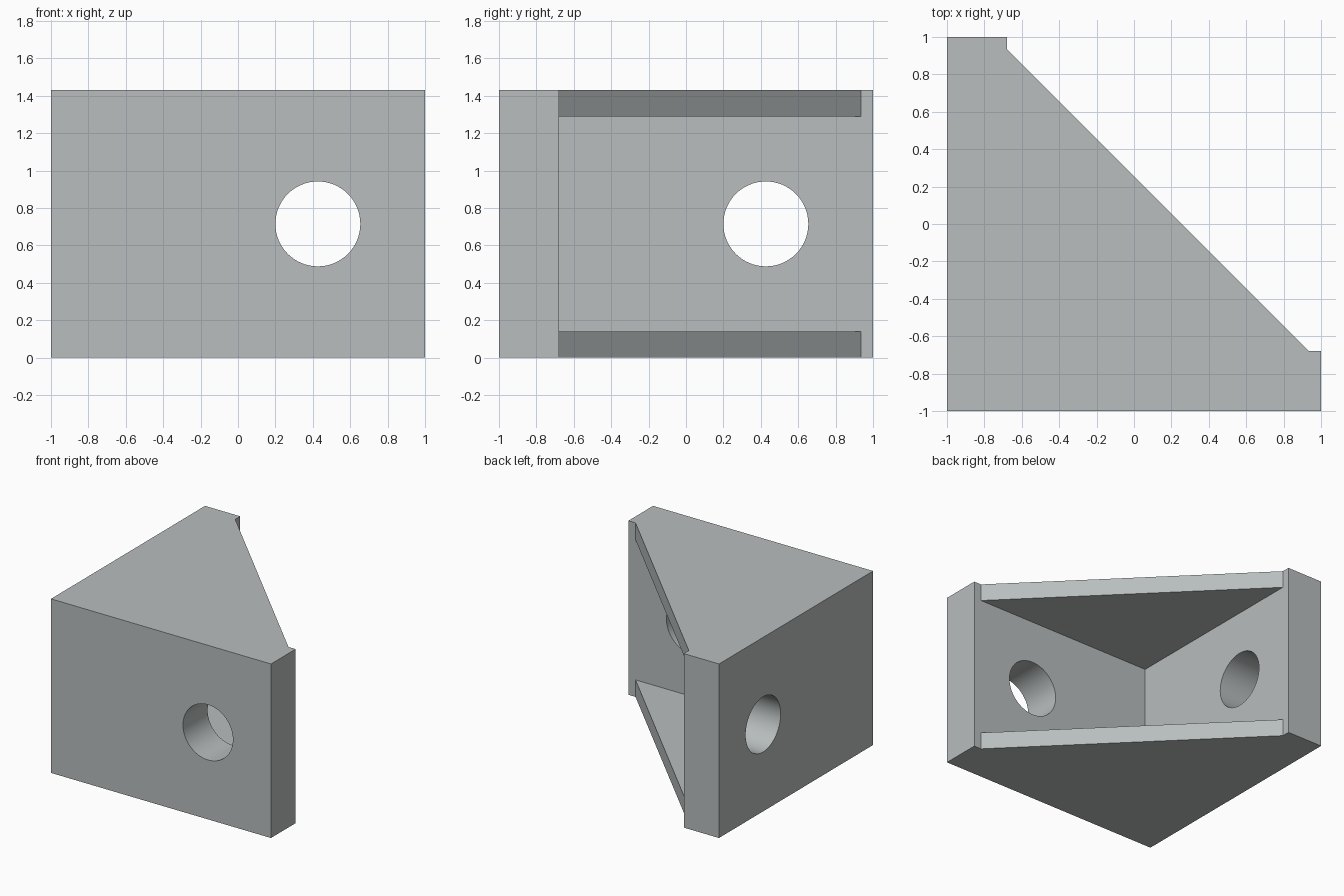
import bpy, bmesh, math
from mathutils import Matrix

cube = bpy.data.objects.get("Cube")
if cube:
    bpy.data.objects.remove(cube, do_unlink=True)

HEIGHT = 1.43        # overall height
INNER = -0.68        # inner face of both walls
WEB = 0.14           # thickness of the top and bottom gussets
TIP = 0.935          # where the gusset slope meets each wall
HOLE_POS, HOLE_R = 0.427, 0.227

grey = bpy.data.materials.new("light grey")
grey.use_nodes = True
colour = (0.48, 0.51, 0.51, 1)
grey.diffuse_color = colour
grey.node_tree.nodes["Principled BSDF"].inputs["Base Color"].default_value = colour


def make_object(name, bm):
    bmesh.ops.recalc_face_normals(bm, faces=bm.faces)
    mesh = bpy.data.meshes.new(name)
    bm.to_mesh(mesh)
    bm.free()
    mesh.materials.append(grey)
    obj = bpy.data.objects.new(name, mesh)
    bpy.context.collection.objects.link(obj)
    return obj


def prism(name, outline, z0, z1):
    bm = bmesh.new()
    face = bm.faces.new([bm.verts.new((x, y, z0)) for x, y in outline])
    top = bmesh.ops.extrude_face_region(bm, geom=[face])["geom"]
    bmesh.ops.translate(bm, vec=(0, 0, z1 - z0),
                        verts=[v for v in top if isinstance(v, bmesh.types.BMVert)])
    return make_object(name, bm)


def hole_cutter(name, centre, rotation):
    bm = bmesh.new()
    bmesh.ops.create_cone(bm, cap_ends=True, segments=64, radius1=HOLE_R,
                          radius2=HOLE_R, depth=0.6,
                          matrix=Matrix.Translation(centre) @ rotation)
    return make_object(name, bm)


# Solid body: two walls joined by a sloping side
bracket = prism("corner_bracket", [(-1, -1), (1, -1), (1, INNER), (TIP, INNER),
                                   (INNER, TIP), (INNER, 1), (-1, 1)], 0, HEIGHT)

# Pocket between the gussets, and one bolt hole in each wall
wall_mid = (INNER - 1) / 2
cutters = [
    prism("pocket_cutter", [(INNER, INNER), (1.5, INNER), (1.5, 1.5), (INNER, 1.5)],
          WEB, HEIGHT - WEB),
    hole_cutter("front_hole_cutter", (HOLE_POS, wall_mid, HEIGHT / 2),
                Matrix.Rotation(math.pi / 2, 4, 'X')),
    hole_cutter("side_hole_cutter", (wall_mid, HOLE_POS, HEIGHT / 2),
                Matrix.Rotation(math.pi / 2, 4, 'Y')),
]

bpy.ops.object.select_all(action='DESELECT')
bpy.context.view_layer.objects.active = bracket
bracket.select_set(True)
for cutter in cutters:
    mod = bracket.modifiers.new(cutter.name, 'BOOLEAN')
    mod.operation = 'DIFFERENCE'
    mod.solver = 'EXACT'
    mod.object = cutter
    bpy.ops.object.modifier_apply(modifier=mod.name)
    bpy.data.objects.remove(cutter, do_unlink=True)

# Smooth hole walls, crisp edges
bpy.ops.object.shade_smooth_by_angle(angle=math.radians(30))
